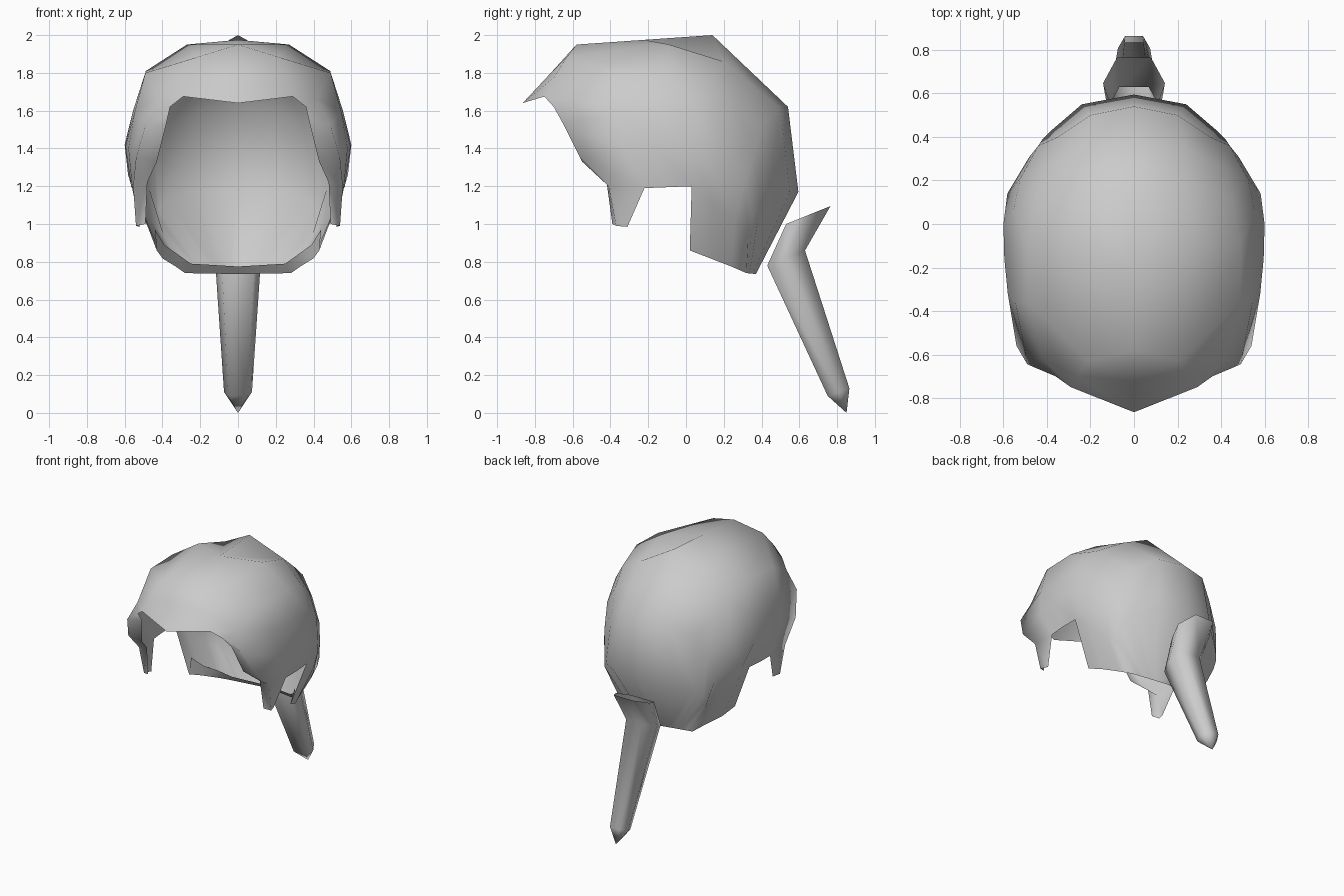
import bpy, bmesh
from mathutils import Vector

if "Cube" in bpy.data.objects:
    bpy.data.objects.remove(bpy.data.objects["Cube"])

hair = bpy.data.materials.new("hair_grey")
hair.diffuse_color = (0.6, 0.6, 0.6, 1)
hair.use_nodes = True
hair.node_tree.nodes["Principled BSDF"].inputs["Base Color"].default_value = hair.diffuse_color


def make_object(name, faces, mirrored=False, angle=1.2):
    """Build a smooth mesh from faces given as lists of points."""
    bm = bmesh.new()
    for f in faces:
        bm.faces.new([bm.verts.new(p) for p in f])
    bmesh.ops.remove_doubles(bm, verts=bm.verts, dist=0.0005)
    me = bpy.data.meshes.new(name)
    bm.to_mesh(me)
    bm.free()
    me.materials.append(hair)
    ob = bpy.data.objects.new(name, me)
    bpy.context.collection.objects.link(ob)
    bpy.ops.object.select_all(action='DESELECT')
    ob.select_set(True)
    bpy.context.view_layer.objects.active = ob
    if mirrored:
        mod = ob.modifiers.new("mirror", 'MIRROR')
        mod.use_clip = True
        bpy.ops.object.modifier_apply(modifier=mod.name)
    bpy.ops.object.shade_smooth_by_angle(angle=angle)
    return ob


def between(a, b, bulge):
    """Halfway section, pushed outwards in x."""
    mids = [(Vector(p) + Vector(q)) / 2 for p, q in zip(a, b)]
    return [(m.x * bulge, m.y, m.z) for m in mids]


# Half sections of the hair cap, each from the centre line down the side
fringe_edge = [(0, -.865, 1.64), (.29, -.75, 1.675), (.36, -.70, 1.62), (.38, -.62, 1.53),
               (.43, -.55, 1.33), (.48, -.42, 1.22), (.49, -.39, 1.0)]
brow = [(0, -.72, 1.795), (.26, -.70, 1.775), (.42, -.62, 1.66), (.49, -.645, 1.52),
        (.54, -.56, 1.35), (.555, -.41, 1.2), (.54, -.37, .99)]
temple = [(0, -.58, 1.95), (.21, -.63, 1.885), (.49, -.36, 1.80), (.545, -.36, 1.6),
          (.58, -.32, 1.4), (.56, -.22, 1.19), (.52, -.31, .985)]
crown = [(0, .14, 2.0), (.25, .20, 1.86), (.45, .12, 1.75), (.555, .06, 1.6),
         (.6, .0, 1.42), (.56, .03, 1.2), (.43, .02, .86)]
back = [(0, .54, 1.62), (.20, .50, 1.61), (.35, .40, 1.52), (.44, .36, 1.36),
        (.48, .31, 1.22), (.46, .26, 1.02), (.33, .24, .775)]
low_back = [(0, .595, 1.17), (.24, .55, 1.17), (.38, .43, 1.13), (.42, .39, 1.08),
            (.43, .35, 1.03), (.39, .33, .93), (.28, .32, .74)]
nape = [Vector((0, .37, .735)).lerp(Vector(low_back[6]), t / 6) for t in range(7)]

# In-between sections, with the top and side ridges pulled out
ridge = between(temple, crown, 1.01)
ridge[1:3] = [(.27, -.09, 1.95), (.488, -.1, 1.81)]
shoulder = between(crown, back, 1.05)
shoulder[4] = (.582, .14, 1.26)
sections = [fringe_edge, brow, temple, ridge, crown, shoulder, back, low_back, nape]

faces = []
for i, (a, b) in enumerate(zip(sections, sections[1:])):
    for j in range(6):
        if j == 5 and i in (2, 3):      # gap over the ear behind the sideburn
            continue
        if i == 7 and j == 5:           # corner triangle at the nape
            faces.append([a[5], a[6], b[5]])
        else:
            faces.append([a[j], a[j + 1], b[j + 1], b[j]])
make_object("hair_cap", faces, mirrored=True, angle=1.5)

# Narrow lip turned inwards along the lower edge
outer = [s[6] for s in sections[4:8]] + [nape[0]]
inner = [(.44, .06, .97), (.39, .14, .89), (.32, .22, .84), (.25, .28, .79), (0, .33, .775)]
make_object("nape_lip", [[outer[i], inner[i], inner[i + 1], outer[i + 1]]
                         for i in range(4)], mirrored=True)


# Ponytail: open six-sided tube that bends and tapers to a tip
def ring(front, rear, width):
    (y0, z0), (y1, z1) = front, rear
    half = [(.7, 0), (1, .5), (.55, 1)]
    pts = [(width * w, y0 + (y1 - y0) * t, z0 + (z1 - z0) * t) for w, t in half]
    return pts + [(-x, y, z) for x, y, z in reversed(pts)]


rings = [ring((.53, 1.0), (.765, 1.095), .142),
         ring((.43, .78), (.63, .86), .122),
         ring((.75, .09), (.865, .13), .074)]
tip = (0, .85, 0)
tail = []
for k in range(6):
    n = (k + 1) % 6
    for a, b in zip(rings, rings[1:]):
        tail.append([a[k], b[k], b[n], a[n]])
    tail.append([rings[-1][k], tip, rings[-1][n]])
make_object("ponytail", tail, angle=1.6)
